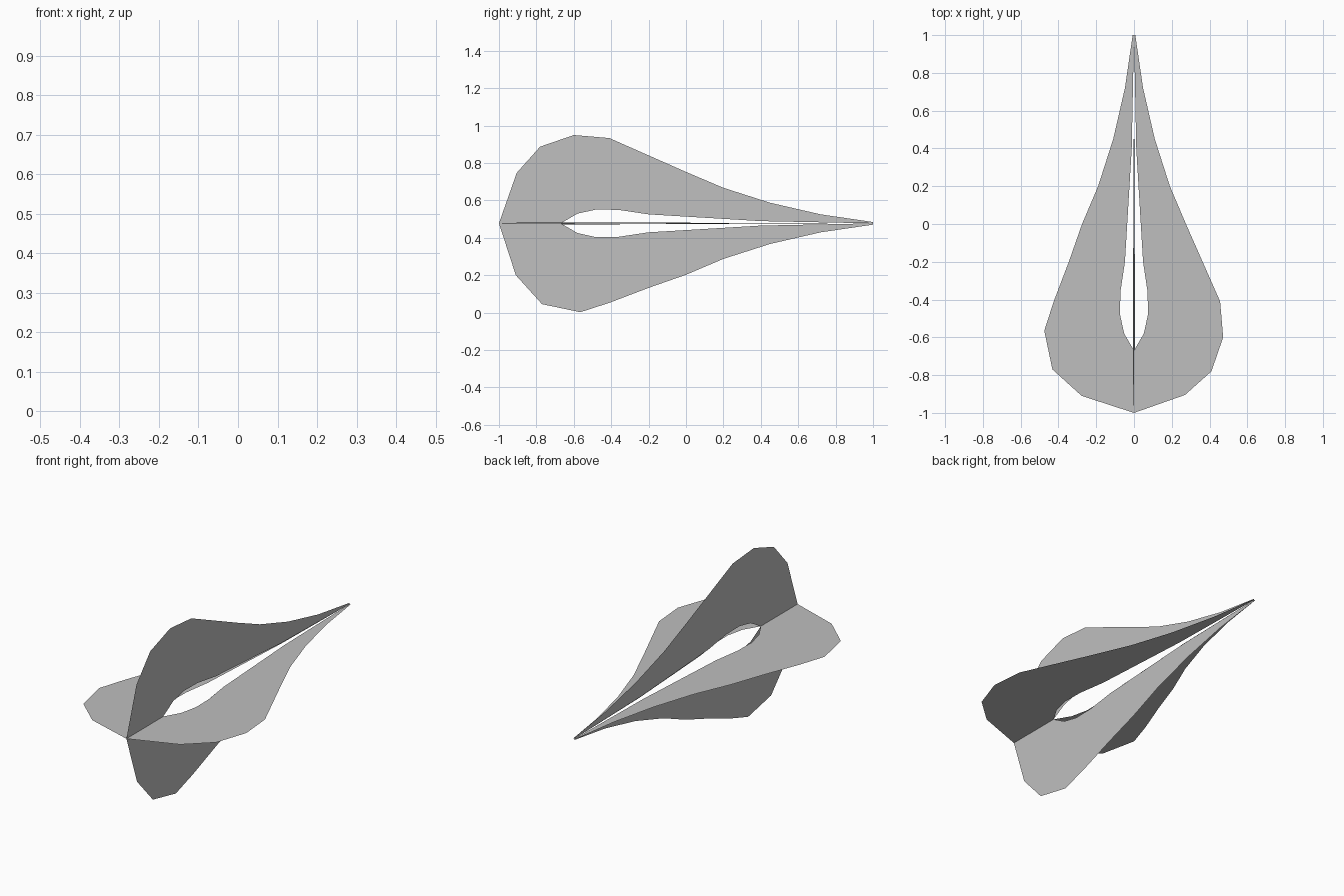
import bpy
import bmesh
from math import pi
from mathutils import Matrix

cube = bpy.data.objects.get("Cube")
if cube:
    bpy.data.objects.remove(cube, do_unlink=True)

CENTRE_Z = 0.477
TILT = 0.012

grey = bpy.data.materials.new("mid_grey")
grey.use_nodes = True
colour = (0.52, 0.52, 0.52, 1)
grey.diffuse_color = colour
grey.node_tree.nodes["Principled BSDF"].inputs["Base Color"].default_value = colour

# Outlines as (position along the axis, distance from the axis)
tail = [(0, 0.275), (0.2, 0.19), (0.45, 0.11), (0.72, 0.048), (1, 0.007)]
rounded_edge = [(-1, 0), (-0.905, 0.27), (-0.78, 0.41), (-0.6, 0.472), (-0.41, 0.456)] + tail
pointed_edge = [(-1, 0), (-0.91, 0.277), (-0.77, 0.432), (-0.565, 0.475),
                (-0.41, 0.425), (-0.2, 0.345)] + tail
# Inner edge leaves an almond opening around the axis
inner_edge = [(1, 0), (0.4, 0.012), (0.1, 0.03), (-0.2, 0.048), (-0.36, 0.072),
              (-0.48, 0.074), (-0.58, 0.052), (-0.67, 0)]


def fin(name, outer, angle):
    """Thin flat sheet standing out from the y axis, turned about it."""
    bm = bmesh.new()
    verts = [bm.verts.new((r, y, r * TILT)) for y, r in outer + inner_edge]
    bm.faces.new(verts)
    bmesh.ops.triangulate(bm, faces=bm.faces[:])
    bmesh.ops.rotate(bm, verts=bm.verts[:], matrix=Matrix.Rotation(angle, 3, "Y"))
    bmesh.ops.translate(bm, verts=bm.verts[:], vec=(0, 0, CENTRE_Z))
    mesh = bpy.data.meshes.new(name)
    bm.to_mesh(mesh)
    bm.free()
    mesh.materials.append(grey)
    obj = bpy.data.objects.new(name, mesh)
    bpy.context.collection.objects.link(obj)


# Four fins in a cross
fin("left_fin", rounded_edge, 0)
fin("bottom_fin", pointed_edge, pi / 2)
fin("right_fin", pointed_edge, pi)
fin("top_fin", rounded_edge, -pi / 2)
